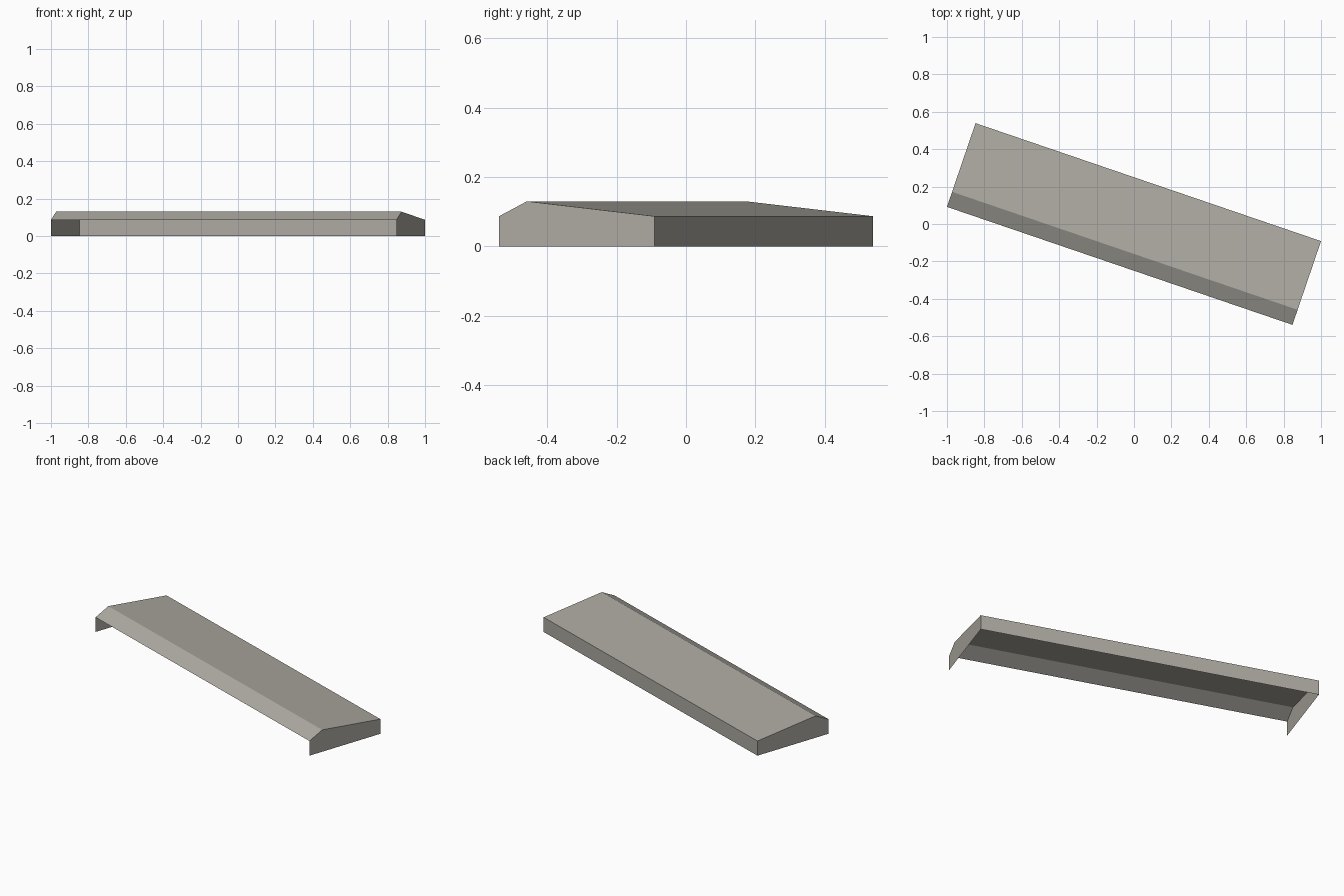
import bpy, math

if "Cube" in bpy.data.objects:
    bpy.data.objects.remove(bpy.data.objects["Cube"])

LENGTH, DEPTH = 1.952, 0.473          # plan size
EAVE, RIDGE = 0.087, 0.13             # heights
ANGLE = math.radians(-18.85)          # turn in plan
X, F, B = LENGTH / 2, -DEPTH / 2, DEPTH / 2
R = F + 0.085                         # ridge sits near the open front

mat = bpy.data.materials.new("warm grey")
mat.diffuse_color = (0.42, 0.40, 0.36, 1)
mat.use_nodes = True
mat.node_tree.nodes["Principled BSDF"].inputs["Base Color"].default_value = mat.diffuse_color


def sheet(name, verts, faces):
    me = bpy.data.meshes.new(name)
    me.from_pydata(verts, [], faces)
    me.materials.append(mat)
    ob = bpy.data.objects.new(name, me)
    ob.rotation_euler.z = ANGLE
    bpy.context.collection.objects.link(ob)
    return ob


# roof: thin folded sheet, short front slope and long back slope
profile = [(F, EAVE), (R, RIDGE), (B, EAVE)]
sheet("roof", [(s * X, y, z) for y, z in profile for s in (-1, 1)],
      [(0, 1, 3, 2), (2, 3, 5, 4)])

# back wall, facing outwards (the front and floor stay open)
sheet("back_wall", [(X, B, 0), (-X, B, 0), (-X, B, EAVE), (X, B, EAVE)],
      [(0, 1, 2, 3)])

# gable end walls
outline = [(F, 0), (B, 0), (B, EAVE), (R, RIDGE), (F, EAVE)]
for name, s in (("left_gable", -1), ("right_gable", 1)):
    pts = outline if s > 0 else outline[::-1]
    sheet(name, [(s * X, y, z) for y, z in pts], [tuple(range(5))])
